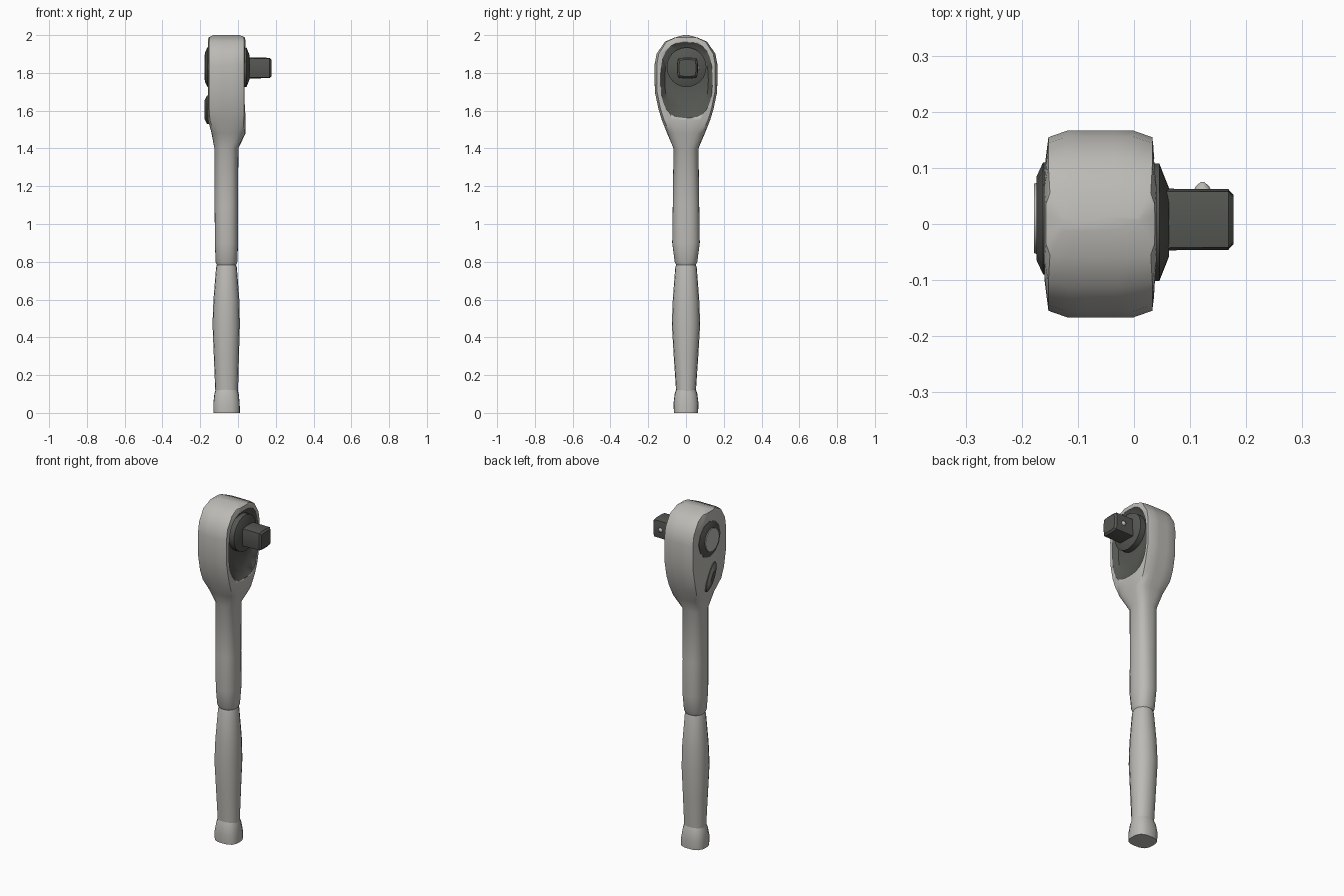
import bpy, bmesh, math
from mathutils import Vector, Matrix

cube = bpy.data.objects.get("Cube")
if cube:
    bpy.data.objects.remove(cube)


def material(name, rgb):
    m = bpy.data.materials.new(name)
    m.use_nodes = True
    m.diffuse_color = (*rgb, 1)
    m.node_tree.nodes["Principled BSDF"].inputs["Base Color"].default_value = (*rgb, 1)
    return m


STEEL = material("brushed steel", (0.5, 0.49, 0.46))
DARK = material("dark steel", (0.09, 0.095, 0.085))


def superellipse(a, b, n, count):
    pts = []
    for i in range(count):
        t = 2 * math.pi * i / count
        c, s = math.cos(t), math.sin(t)
        r = (abs(c) ** n + abs(s) ** n) ** (-1 / n)
        pts.append((a * c * r, b * s * r))
    return pts


def loft(name, rings, mat, angle=40):
    """Skin a list of equal point rings and cap both ends."""
    bm = bmesh.new()
    loops = [[bm.verts.new(p) for p in ring] for ring in rings]
    n = len(loops[0])
    for lo, hi in zip(loops, loops[1:]):
        for i in range(n):
            j = (i + 1) % n
            bm.faces.new((lo[i], lo[j], hi[j], hi[i]))
    bm.faces.new(loops[0][::-1])
    bm.faces.new(loops[-1])
    bmesh.ops.recalc_face_normals(bm, faces=bm.faces)
    mesh = bpy.data.meshes.new(name)
    bm.to_mesh(mesh)
    bm.free()
    mesh.materials.append(mat)
    ob = bpy.data.objects.new(name, mesh)
    bpy.context.collection.objects.link(ob)
    bpy.ops.object.select_all(action="DESELECT")
    ob.select_set(True)
    bpy.context.view_layer.objects.active = ob
    bpy.ops.object.shade_smooth_by_angle(angle=math.radians(angle))
    return ob


def upright(name, sections, mat=STEEL, count=16):
    """Sections along z: height, x min, x max, half depth, squareness."""
    return loft(name, [[((x0 + x1) / 2 + x, y, z) for x, y in
                        superellipse((x1 - x0) / 2, d, n, count)]
                       for z, x0, x1, d, n in sections], mat)


def sideways(name, sections, y, z, mat=DARK, count=20, tilt=0, angle=40):
    """Sections along x: x, half width in y, half height in z, squareness."""
    turn = Matrix.Rotation(tilt, 3, "X")
    return loft(name, [[Vector((x, y, z)) + turn @ Vector((0, u, v))
                        for u, v in superellipse(a, b, n, count)]
                       for x, a, b, n in sections], mat, angle)


# Pommel and grip
upright("pommel", [(0, -.13, .01, .064, 3), (.05, -.131, .009, .066, 3),
                   (.1, -.125, .004, .06, 2.6), (.125, -.118, -.002, .052, 2.3)])
upright("grip", [(.11, -.12, 0, .052, 2.3), (.3, -.128, .005, .065, 2.2),
                 (.47, -.135, .01, .075, 2.2), (.6, -.13, .007, .07, 2.2),
                 (.77, -.116, -.006, .057, 2.2), (.79, -.11, -.012, .05, 2.2)])

# Shank flaring into the ratchet head
head = upright("shank_and_head", [
    (.78, -.11, -.012, .05, 2.3), (.8, -.119, -.003, .06, 2.3),
    (.9, -.122, 0, .073, 2.4), (1.1, -.124, 0, .07, 2.4),
    (1.4, -.125, .002, .066, 2.6), (1.48, -.14, .04, .1, 4),
    (1.55, -.158, .04, .128, 7), (1.61, -.16, .04, .146, 9),
    (1.7, -.16, .04, .165, 9), (1.84, -.16, .04, .167, 9),
    (1.9, -.16, .04, .156, 9), (1.965, -.16, .04, .112, 9),
    (1.987, -.157, .037, .06, 9), (2.0, -.13, .01, .012, 9)], count=24)

# Dark oval recess on the drive side
cutter = sideways("recess_cutter", [(.08, .143, .203, 2.8), (.039, .141, .2, 2.8),
                                    (.012, .115, .165, 2.6)], .003, 1.762, count=32)
cut = head.modifiers.new("recess", "BOOLEAN")
cut.operation = "DIFFERENCE"
cut.solver = "EXACT"
cut.material_mode = "TRANSFER"
cut.object = cutter
cutter.hide_render = True
cutter.hide_viewport = True

# Drive collar, square drive and its detent
sideways("drive_collar", [(0, .105, .105, 2), (.045, .105, .105, 2),
                          (.062, .062, .062, 2)], .003, 1.83, count=24)
sideways("square_drive", [(.05, .055, .055, 8), (.168, .054, .054, 8),
                          (.177, .044, .044, 8)], .008, 1.826, count=16)
upright_detent = [(.105, .012), (.122, .012), (.139, .012)]
loft("drive_detent", [[(.122 + r * x, y, 1.826 + r * v) for x, v in
                       superellipse(1, 1, 2, 8)]
                      for y, r in ((.055, .018), (.067, .012), (.075, .003))], STEEL)

# Selector dial: dark ring and pale cap
sideways("dial_ring", [(-.15, .1, .105, 2), (-.162, .1, .105, 2),
                       (-.174, .074, .08, 2)], .01, 1.83, count=12)
sideways("dial_cap", [(-.165, .066, .07, 2), (-.178, .062, .066, 2)],
         .01, 1.83, STEEL, count=12)

# Reversing lever, a slanted oval pad
sideways("reversing_lever", [(-.145, .026, .085, 2), (-.165, .026, .085, 2),
                             (-.178, .014, .055, 2)], 0, 1.605, tilt=.5)
